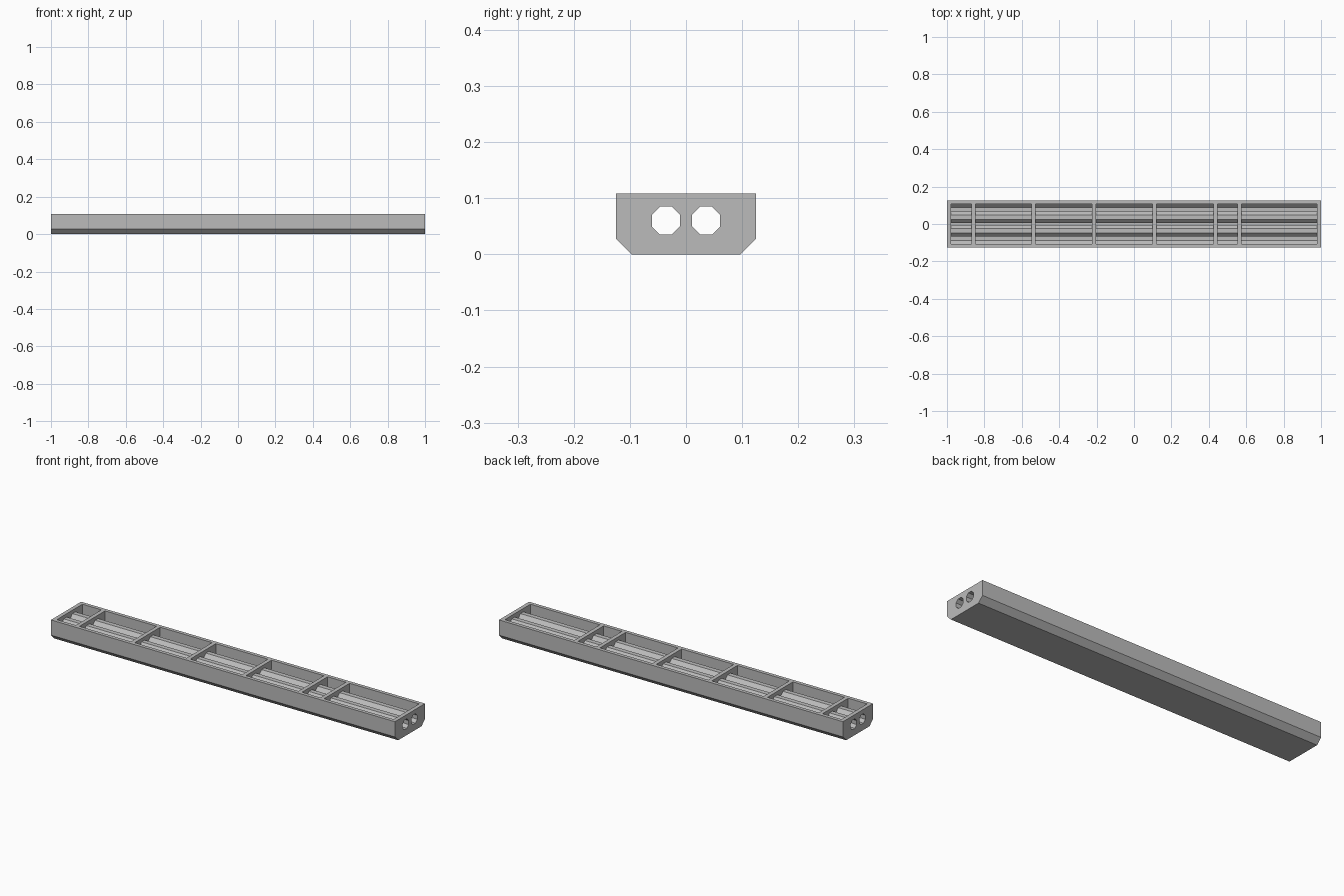
import bpy, bmesh, math
from mathutils import Vector

cube = bpy.data.objects.get("Cube")
if cube:
    bpy.data.objects.remove(cube)

grey = bpy.data.materials.new("neutral_grey")
grey.use_nodes = True
grey.diffuse_color = (0.5, 0.5, 0.5, 1)
grey.node_tree.nodes["Principled BSDF"].inputs["Base Color"].default_value = (0.5, 0.5, 0.5, 1)

END = 1.0
WALL = 0.021        # end plate and rib thickness
HEIGHT = 0.108
TUBE_Y, TUBE_Z = 0.036, 0.06
BORE, TUBE = 0.025, 0.030   # flat-to-centre radii


def octagon(y, z, apothem):
    r = apothem / math.cos(math.pi / 8)
    return [(y + r * math.cos(math.pi * (i + 0.5) / 4),
             z + r * math.sin(math.pi * (i + 0.5) / 4)) for i in range(8)]


def mirrored(half):
    """Close a right-hand half profile with its mirror image."""
    return half + [(-y, z) for y, z in reversed(half)]


def prism(name, loops, x0, x1):
    """Fill an outline with holes in the YZ plane and extrude it along x."""
    bm = bmesh.new()
    edges = []
    for loop in loops:
        vs = [bm.verts.new((x0, y, z)) for y, z in loop]
        edges += [bm.edges.new((a, b)) for a, b in zip(vs, vs[1:] + vs[:1])]
    bmesh.ops.triangle_fill(bm, edges=edges, use_beauty=True, normal=Vector((1, 0, 0)))
    ext = bmesh.ops.extrude_face_region(bm, geom=bm.faces[:], use_keep_orig=True)
    bmesh.ops.translate(bm, vec=(x1 - x0, 0, 0),
                        verts=[v for v in ext["geom"] if isinstance(v, bmesh.types.BMVert)])
    bmesh.ops.recalc_face_normals(bm, faces=bm.faces[:])
    mesh = bpy.data.meshes.new(name)
    bm.to_mesh(mesh)
    bm.free()
    mesh.materials.append(grey)
    obj = bpy.data.objects.new(name, mesh)
    bpy.context.collection.objects.link(obj)
    return obj


outer = [(0.097, 0), (0.125, 0.028), (0.125, HEIGHT)]
inner = [(0.087, 0.018), (0.106, 0.037), (0.106, HEIGHT)]


def holes(apothem):
    return [octagon(s * TUBE_Y, TUBE_Z, apothem) for s in (-1, 1)]


# Open trough with chamfered lower edges
trough = outer + inner[::-1] + [(-y, z) for y, z in inner] + [(-y, z) for y, z in outer[::-1]]
prism("trough", [trough], -END + WALL, END - WALL)

# End plates with the two bores
for side, x in (("right", -END), ("left", END - WALL)):
    prism(side + "_end_plate", [mirrored(outer)] + holes(BORE), x, x + WALL)

# Cross ribs dividing the compartments
for i, x in enumerate((-0.858, -0.537, -0.214, 0.11, 0.436, 0.564), 1):
    prism(f"rib_{i}", [mirrored(inner)] + holes(TUBE), x - WALL / 2, x + WALL / 2)

# Two hollow tubes running the full inside length
for side, s in (("front", -1), ("back", 1)):
    loops = [octagon(s * TUBE_Y, TUBE_Z, r) for r in (TUBE, BORE)]
    prism(side + "_tube", loops, -END + WALL, END - WALL)
